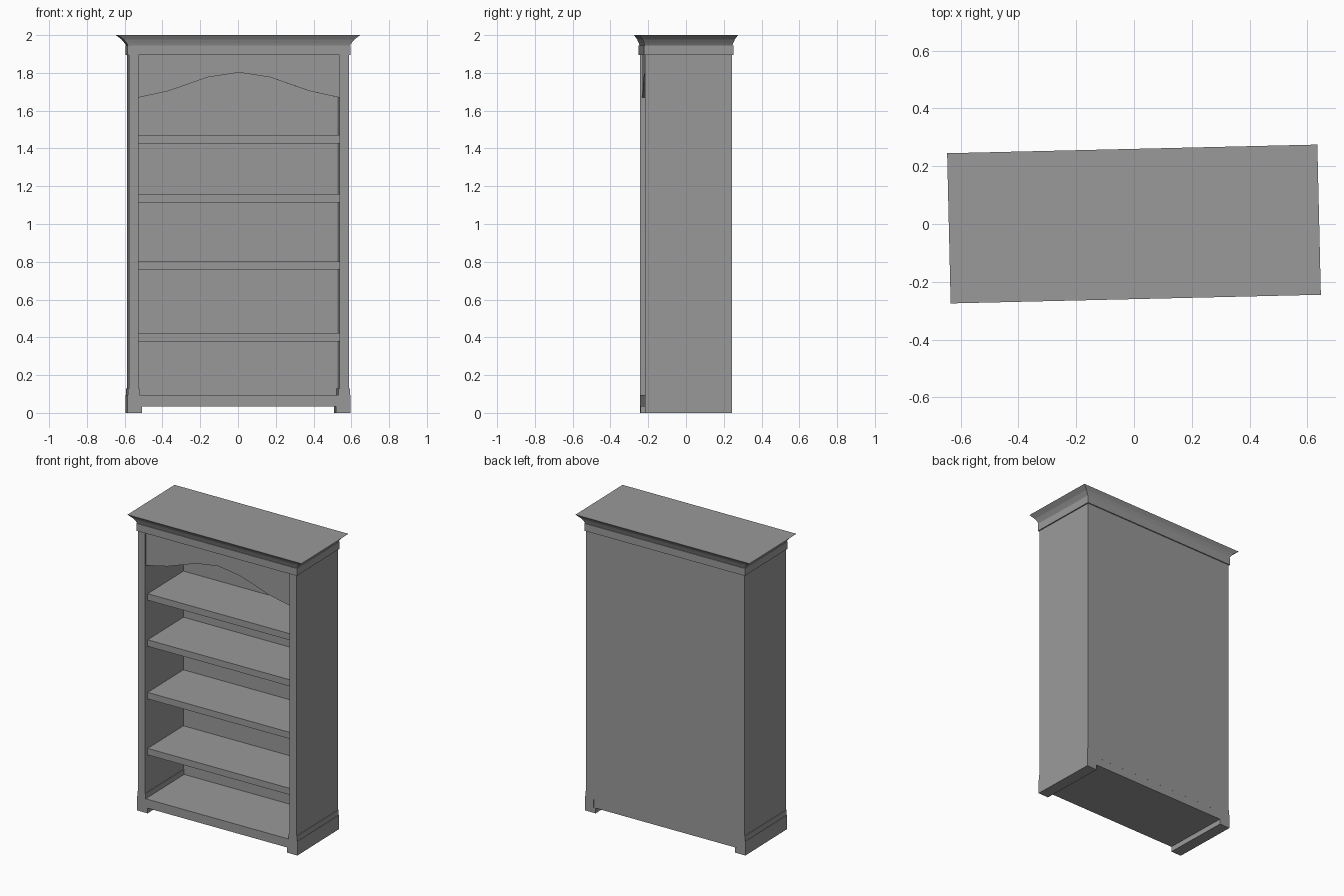
import bpy, bmesh, math

if "Cube" in bpy.data.objects:
    bpy.data.objects.remove(bpy.data.objects["Cube"])

TURN = math.radians(1.34)   # the whole bookcase stands slightly turned
BACK = 0.23
FRONT = -0.23

paint = bpy.data.materials.new("dark_grey")
paint.diffuse_color = (0.32, 0.32, 0.32, 1)
paint.use_nodes = True
paint.node_tree.nodes["Principled BSDF"].inputs["Base Color"].default_value = paint.diffuse_color


def finish(name, bm):
    bmesh.ops.recalc_face_normals(bm, faces=bm.faces)
    mesh = bpy.data.meshes.new(name)
    bm.to_mesh(mesh)
    bm.free()
    mesh.materials.append(paint)
    obj = bpy.data.objects.new(name, mesh)
    bpy.context.collection.objects.link(obj)
    obj.rotation_euler.z = TURN
    return obj


def extrude_xz(name, outline, y0, y1, mirror=False):
    """Extrude an x-z outline from y0 to y1, optionally mirrored in x."""
    bm = bmesh.new()
    face = bm.faces.new([bm.verts.new((x, y0, z)) for x, z in outline])
    new = bmesh.ops.extrude_face_region(bm, geom=[face])["geom"]
    verts = [g for g in new if isinstance(g, bmesh.types.BMVert)]
    bmesh.ops.translate(bm, vec=(0, y1 - y0, 0), verts=verts)
    obj = finish(name, bm)
    if mirror:
        obj.modifiers.new("mirror", "MIRROR")
    return obj


def board(name, hx, z0, z1, y0, y1):
    return extrude_xz(name, [(-hx, z0), (hx, z0), (hx, z1), (-hx, z1)], y0, y1)


# Side panels with stepped base moulding and runner feet
extrude_xz("side_panels", [(0.532, 1.9), (0.532, 0.13), (0.527, 0.13),
                           (0.527, 0.035), (0.513, 0.035), (0.513, 0.0),
                           (0.591, 0.0), (0.591, 0.095), (0.588, 0.095),
                           (0.588, 0.13), (0.583, 0.13), (0.583, 1.9)],
           FRONT, BACK, mirror=True)

# Bottom board and back panel
board("bottom_board", 0.529, 0.035, 0.095, FRONT, BACK - 0.0005)
board("back_panel", 0.534, 0.09, 1.9, 0.195, BACK - 0.0003)

# Shelves
for i, top in enumerate((0.423, 0.802, 1.158, 1.470)):
    board(f"shelf_{i + 1}", 0.533, top - 0.044, top, FRONT + 0.03, 0.197)

# Arched valance across the top of the opening
half = [(0.533, 1.669), (0.373, 1.704), (0.165, 1.777)]
arch = half + [(0, 1.802)] + [(-x, z) for x, z in reversed(half)]
extrude_xz("arched_valance", arch + [(-0.533, 1.9), (0.533, 1.9)],
           FRONT + 0.01, FRONT + 0.03)

# Crown: flat band and flaring cove, lofted through rectangular rings
rings = [(0.591, 0.237, 1.895), (0.591, 0.237, 1.945), (0.587, 0.232, 1.945),
         (0.595, 0.236, 1.957), (0.610, 0.244, 1.976), (0.641, 0.260, 2.0)]
bm = bmesh.new()
loops = [[bm.verts.new((sx * hx, sy * hy, z))
          for sx, sy in ((-1, -1), (1, -1), (1, 1), (-1, 1))]
         for hx, hy, z in rings]
for low, high in zip(loops, loops[1:]):
    for i in range(4):
        j = (i + 1) % 4
        bm.faces.new((low[i], low[j], high[j], high[i]))
bm.faces.new(loops[0])
bm.faces.new(loops[-1])
finish("crown_moulding", bm)
